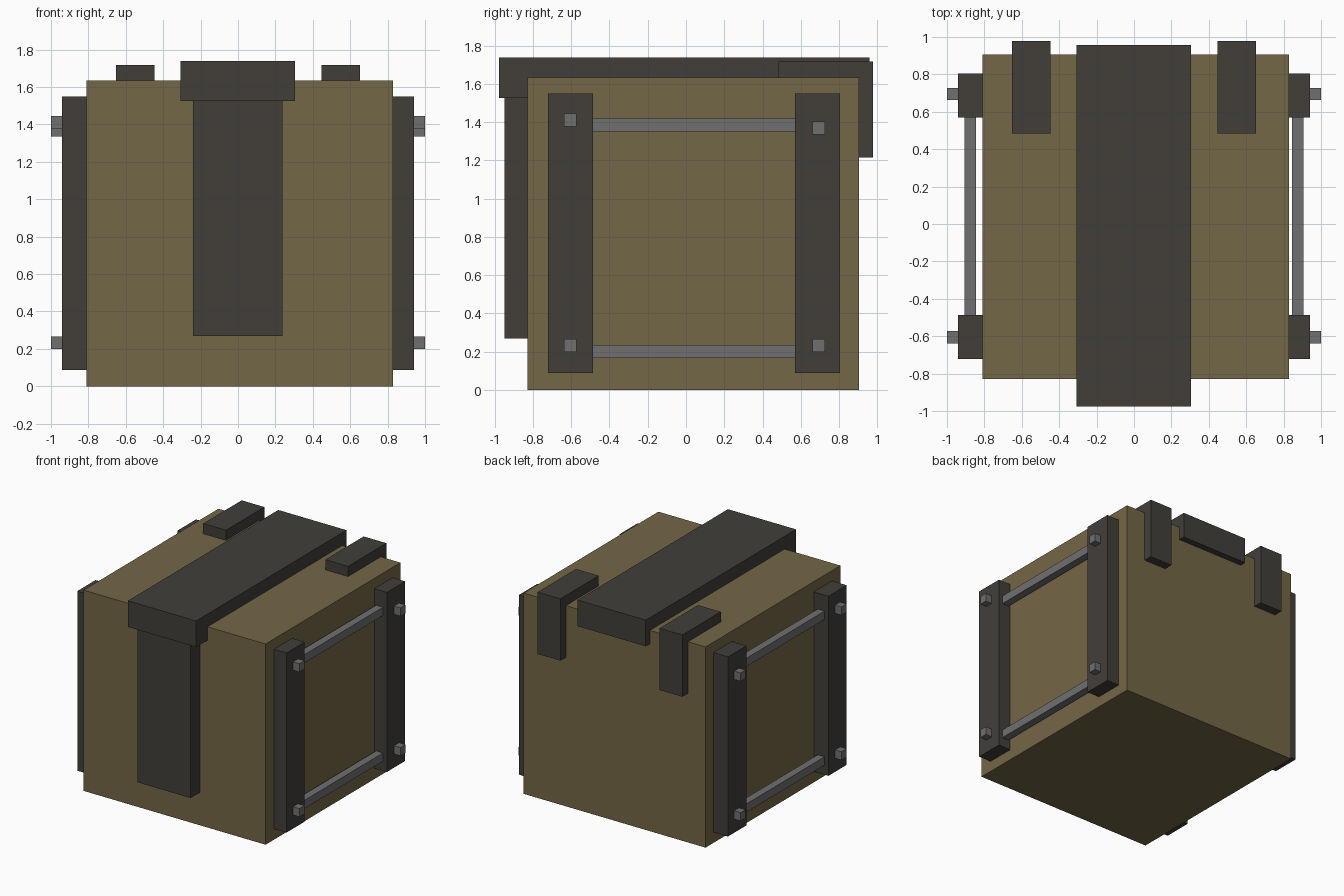
import bpy, bmesh
from mathutils import Vector

if "Cube" in bpy.data.objects:
    bpy.data.objects.remove(bpy.data.objects["Cube"])


def material(name, rgb):
    m = bpy.data.materials.new(name)
    m.diffuse_color = (*rgb, 1)
    m.use_nodes = True
    m.node_tree.nodes["Principled BSDF"].inputs["Base Color"].default_value = m.diffuse_color
    return m


CANVAS = material("canvas", (0.175, 0.135, 0.062))
DARK = material("dark_strap", (0.054, 0.049, 0.042))
METAL = material("metal", (0.16, 0.16, 0.16))


def finish(bm, name, mat):
    bmesh.ops.recalc_face_normals(bm, faces=bm.faces)
    mesh = bpy.data.meshes.new(name)
    bm.to_mesh(mesh)
    bm.free()
    mesh.materials.append(mat)
    obj = bpy.data.objects.new(name, mesh)
    bpy.context.collection.objects.link(obj)
    return obj


def box(name, x, y, z, mat):
    """Box from (min, max) ranges along each axis."""
    bm = bmesh.new()
    bmesh.ops.create_cube(bm, size=1)
    for v in bm.verts:
        v.co = Vector([(r[0] + r[1]) / 2 + c * (r[1] - r[0])
                       for r, c in zip((x, y, z), v.co)])
    return finish(bm, name, mat)


def mirrored_box(name, x, y, z, mat):
    """The same box on the right and the left side."""
    box(name + "_right", x, y, z, mat)
    box(name + "_left", (-x[1], -x[0]), y, z, mat)


def extruded_profile(name, profile, x, mat):
    """Extrude a y-z outline along x."""
    bm = bmesh.new()
    face = bm.faces.new([bm.verts.new((x[0], y, z)) for y, z in profile])
    ext = bmesh.ops.extrude_face_region(bm, geom=[face])
    verts = [g for g in ext["geom"] if isinstance(g, bmesh.types.BMVert)]
    bmesh.ops.translate(bm, verts=verts, vec=(x[1] - x[0], 0, 0))
    return finish(bm, name, mat)


# Main body
box("body", (-0.81, 0.829), (-0.829, 0.905), (0, 1.634), CANVAS)

# Wide lid strap and the panel hanging below it at the front
box("lid_strap", (-0.308, 0.306), (-0.976, 0.958), (1.525, 1.738), DARK)
box("front_strap", (-0.24, 0.238), (-0.949, -0.82), (0.268, 1.53), DARK)

# L-shaped clips hooked over the top rear edge
clip = [(0.484, 1.63), (0.484, 1.717), (0.978, 1.717),
        (0.978, 1.214), (0.90, 1.214), (0.90, 1.63)]
extruded_profile("clip_right", clip, (0.447, 0.652), DARK)
extruded_profile("clip_left", clip, (-0.652, -0.447), DARK)

# Side posts with two bolts each
posts = {"front": ((-0.722, -0.487), (-0.638, -0.573), 1.412),
         "rear": ((0.569, 0.805), (0.662, 0.726), 1.37)}
for side, (post_y, bolt_y, top_z) in posts.items():
    mirrored_box(side + "_post", (0.80, 0.942), post_y, (0.088, 1.55), DARK)
    for level, z in (("lower", 0.233), ("upper", top_z)):
        mirrored_box(f"{side}_{level}_bolt", (0.93, 1.0), bolt_y,
                     (z - 0.034, z + 0.034), METAL)

# Rails joining the posts on each side
for level, z in (("lower", 0.2), ("upper", 1.386)):
    mirrored_box(level + "_rail", (0.845, 0.907), (-0.50, 0.58),
                 (z - 0.034, z + 0.034), METAL)
